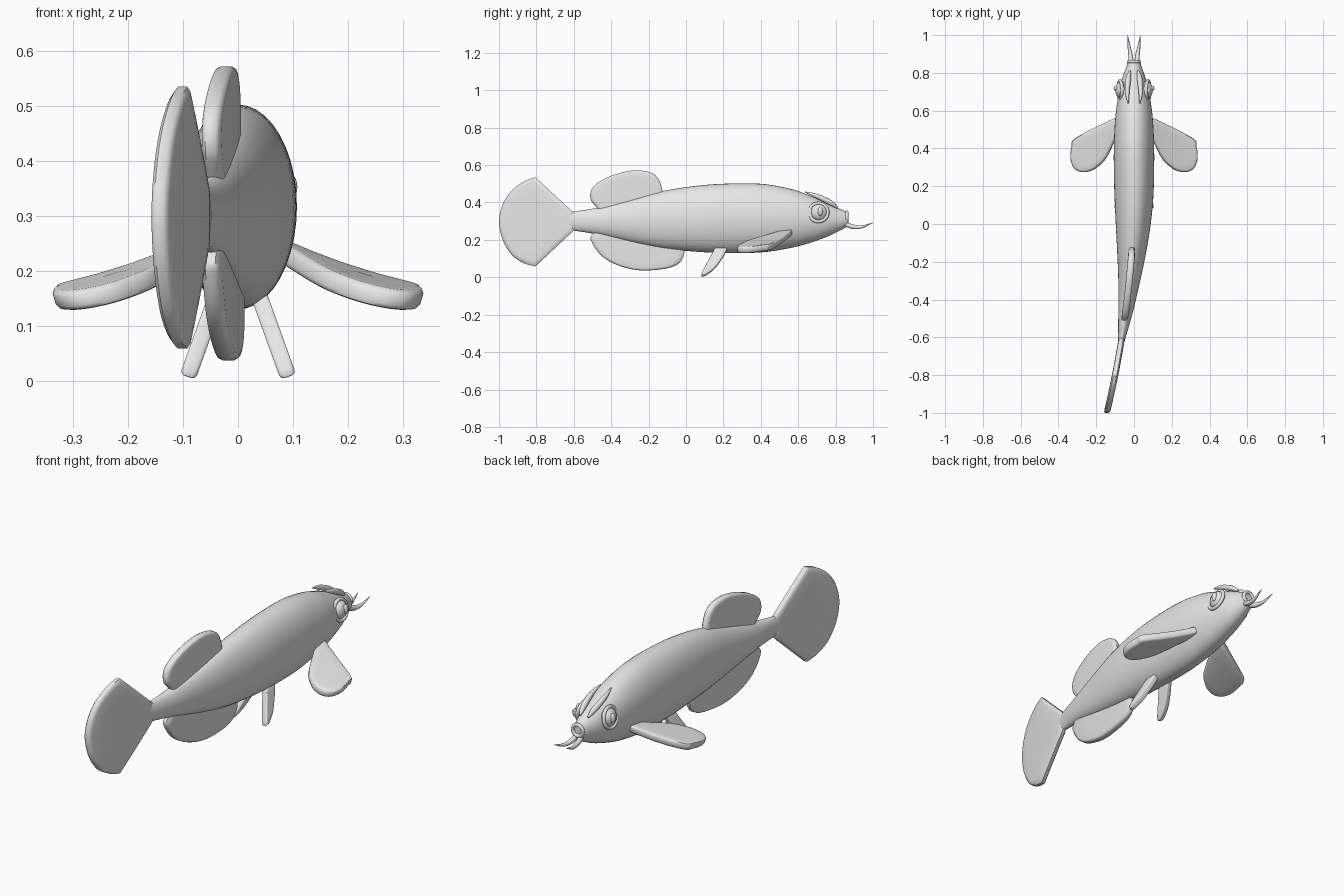
import bpy, bmesh, math
from mathutils import Vector, Matrix

if "Cube" in bpy.data.objects:
    bpy.data.objects.remove(bpy.data.objects["Cube"])

grey = bpy.data.materials.new("plain_grey")
grey.diffuse_color = (0.8, 0.8, 0.8, 1)
grey.use_nodes = True
grey.node_tree.nodes["Principled BSDF"].inputs["Base Color"].default_value = grey.diffuse_color


def bend(y):
    """Sideways sweep of the spine toward the tail."""
    return -0.1 * max(0.0, 0.2 - y) ** 2


def smooth_path(pts, steps, closed=False):
    """Catmull-Rom through the points; a repeated point makes a corner."""
    n = len(pts)
    pts = [Vector(p) for p in pts]
    at = (lambda i: pts[i % n]) if closed else (lambda i: pts[min(max(i, 0), n - 1)])
    out = []
    for i in range(n if closed else n - 1):
        a, b, c, d = at(i - 1), at(i), at(i + 1), at(i + 2)
        if (b - c).length < 1e-6:
            continue
        for k in range(steps):
            t = k / steps
            out.append(0.5 * (2 * b + (c - a) * t + (2 * a - 5 * b + 4 * c - d) * t * t
                              + (3 * b - a - 3 * c + d) * t ** 3))
    if not closed:
        out.append(pts[-1])
    return out


def finish(name, bm, angle=50):
    bmesh.ops.recalc_face_normals(bm, faces=bm.faces)
    me = bpy.data.meshes.new(name)
    bm.to_mesh(me)
    bm.free()
    ob = bpy.data.objects.new(name, me)
    bpy.context.collection.objects.link(ob)
    me.materials.append(grey)
    bpy.ops.object.select_all(action='DESELECT')
    bpy.context.view_layer.objects.active = ob
    ob.select_set(True)
    bpy.ops.object.shade_smooth_by_angle(angle=math.radians(angle))
    return ob


def bridge(bm, rings):
    for r, s in zip(rings, rings[1:]):
        n = len(r)
        for i in range(n):
            bm.faces.new((r[i], r[(i + 1) % n], s[(i + 1) % n], s[i]))


def fin(name, outline, half, place):
    """Rounded slab from a flat outline; place(u, v, t) puts it in space."""
    edge = smooth_path(outline, 4, True)
    mid = sum(edge, Vector((0, 0))) / len(edge)
    bm = bmesh.new()
    levels = [(0.3, 1), (0.6, 1), (0.88, 1), (0.96, 0.88), (1, 0.5)]
    levels += [(s, -t) for s, t in reversed(levels)]
    rings = []
    for s, t in levels:
        rings.append([bm.verts.new(place(*(mid + (p - mid) * s), t * half)) for p in edge])
    bridge(bm, rings)
    bm.faces.new(rings[0])
    bm.faces.new(rings[-1])
    return finish(name, bm)


def tube(name, pts):
    """Tapered tube along points given as x, y, z, radius."""
    path = smooth_path(pts, 5)
    bm = bmesh.new()
    rings = []
    for i, p in enumerate(path):
        d = (path[min(i + 1, len(path) - 1)] - path[max(i - 1, 0)]).to_3d().normalized()
        side = d.cross(Vector((0, 0, 1))).normalized()
        up = side.cross(d)
        rings.append([bm.verts.new(p.to_3d() + p[3] * (side * math.cos(a) + up * math.sin(a)))
                      for a in (k * math.tau / 12 for k in range(12))])
    bridge(bm, rings)
    bm.faces.new(rings[0])
    bm.faces.new(rings[-1])
    return finish(name, bm)


def ring(name, centre, major, minor, rot):
    bm = bmesh.new()
    m = Matrix.Translation(centre) @ rot
    loops = []
    for i in range(29):
        a = i % 28 * math.tau / 28
        loops.append([m @ Vector(((major + minor * math.cos(b)) * math.cos(a),
                                  (major + minor * math.cos(b)) * math.sin(a),
                                  minor * math.sin(b)))
                      for b in (k * math.tau / 10 for k in range(10))])
    bridge(bm, [[bm.verts.new(v) for v in loop] for loop in loops])
    bmesh.ops.remove_doubles(bm, verts=bm.verts, dist=1e-5)
    return finish(name, bm)


def ball(name, centre, size, rot=Matrix()):
    bm = bmesh.new()
    bmesh.ops.create_uvsphere(bm, u_segments=24, v_segments=14, radius=1)
    bm.transform(Matrix.Translation(centre) @ rot @ Matrix.Diagonal((*size, 1)))
    return finish(name, bm)


# Body: elliptical sections along the spine (y, top, bottom, half width)
sections = [
    (-.62, .348, .255, .018), (-.6, .352, .25, .02), (-.48, .37, .23, .037),
    (-.3, .415, .188, .058), (-.13, .46, .155, .079), (.04, .487, .138, .096),
    (.2, .5, .13, .105), (.4, .5, .133, .107), (.55, .475, .155, .1),
    (.65, .442, .18, .088), (.75, .4, .215, .068), (.82, .367, .248, .045),
    (.86, .35, .27, .032)]
bm = bmesh.new()
rings = []
for y, top, bot, w in ((p[0], p[1], p[2], p[3]) for p in smooth_path(sections, 4)):
    rings.append([bm.verts.new((bend(y) + w * math.cos(a), y,
                                (top + bot) / 2 + (top - bot) / 2 * math.sin(a)))
                  for a in (k * math.tau / 40 for k in range(40))])
bridge(bm, rings)
bm.faces.new(rings[0])
bm.faces.new(rings[-1])
finish("body", bm)


# Upright fins follow the curved spine
def upright(y, z, t):
    return (bend(y) + t, y, z)


fin("tail_fin", [
    (-.6, .345), (-.6, .345), (-.805, .535), (-.805, .535), (-.865, .513), (-.935, .46),
    (-.98, .39), (-1, .3), (-.98, .2), (-.93, .118), (-.865, .075), (-.805, .058),
    (-.805, .058), (-.6, .25), (-.6, .25)], .017, upright)
fin("dorsal_fin", [
    (-.45, .34), (-.45, .34), (-.48, .375), (-.51, .417), (-.505, .47), (-.46, .513),
    (-.38, .55), (-.275, .572), (-.19, .56), (-.147, .525), (-.125, .46), (-.13, .42),
    (-.13, .42)], .018, upright)
fin("anal_fin", [
    (-.45, .28), (-.45, .28), (-.505, .225), (-.505, .19), (-.46, .123), (-.39, .075),
    (-.29, .043), (-.195, .037), (-.08, .053), (-.024, .09), (-.008, .145), (-.02, .2),
    (-.02, .2)], .018, upright)

# Mouth ring
ring("mouth", (0, .86, .32), .028, .009, Matrix.Rotation(math.pi / 2, 4, 'X'))

# Paired parts
for s, side in ((1, "right"), (-1, "left")):
    def pectoral(x, y, t):
        u = x - .1
        return (s * (x + .3 * t), y, .232 - .38 * u + .55 * u * u + .12 * (y - .56) + t)

    fin(side + "_pectoral_fin", [
        (.07, .575), (.07, .575), (.3, .46), (.328, .41), (.334, .345), (.315, .295),
        (.278, .275), (.235, .28), (.198, .3), (.145, .355), (.07, .515), (.07, .515)],
        .018, pectoral)

    def pelvic(y, z, t):
        return (s * (.04 + (.15 - z) * .36 + .94 * t), y, z + .34 * t)

    fin(side + "_pelvic_fin", [
        (.225, .165), (.225, .165), (.16, .155), (.14, .125), (.085, .022), (.092, .007),
        (.115, .018), (.155, .05), (.205, .12)], .015, pelvic)

    # Eye with rim and pupil
    outward = Matrix.Rotation(s * math.radians(78), 4, 'Y')
    ball(side + "_eye", (s * .064, .71, .345), (.036, .046, .046))
    ring(side + "_eye_rim", (s * .074, .708, .347), .05, .009, outward)
    ball(side + "_pupil", (s * .095, .718, .352), (.013, .014, .024))

    # Brow spike and whisker
    tube(side + "_brow", [(s * .03, .635, .457, .002), (s * .036, .7, .434, .012),
                          (s * .03, .77, .4, .014), (s * .022, .81, .372, .005)])
    tube(side + "_whisker", [(s * .014, .845, .288, .012), (s * .018, .89, .271, .012),
                             (s * .026, .94, .27, .008), (s * .034, 1, .292, .001)])
